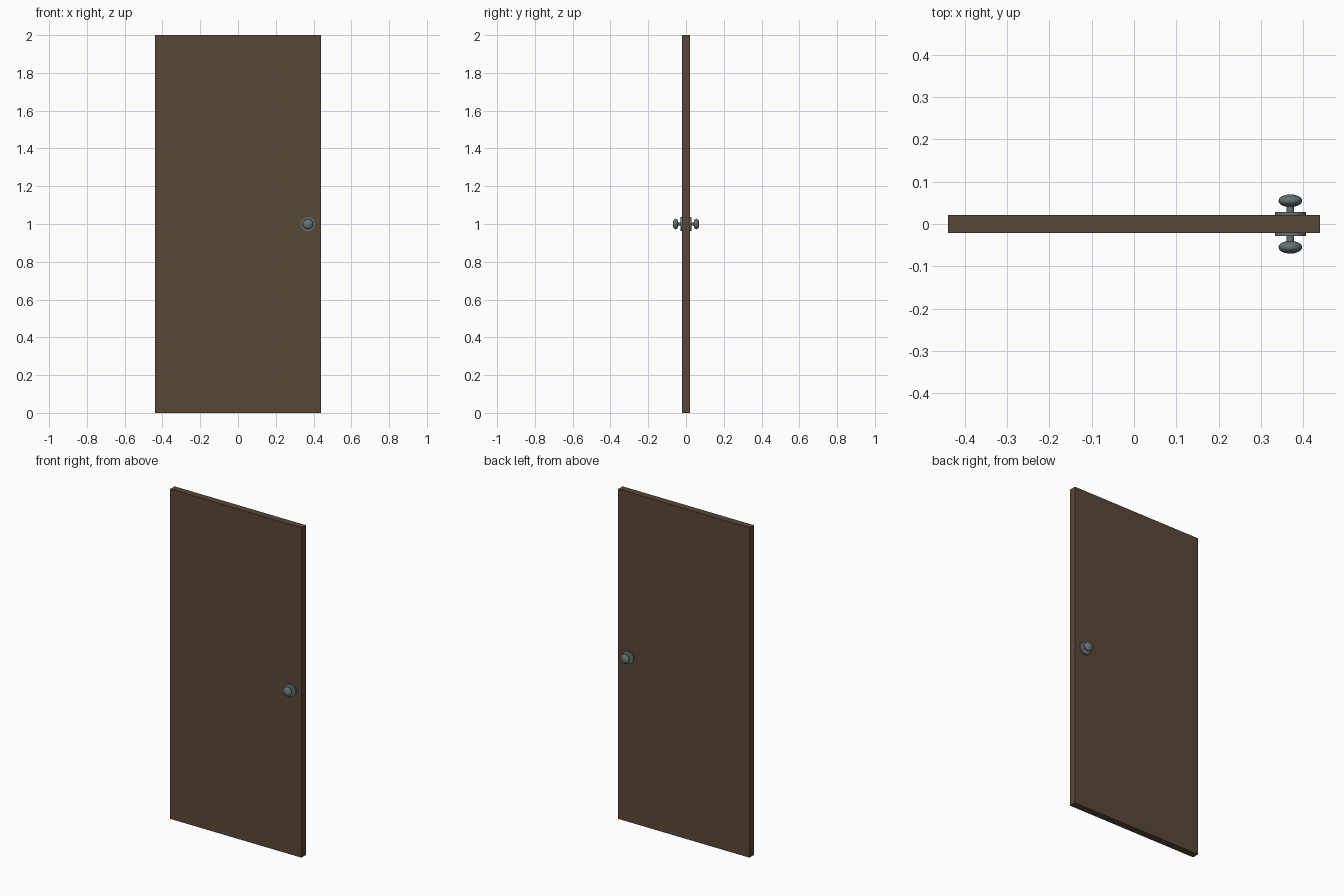
import bpy
from math import radians

if "Cube" in bpy.data.objects:
    bpy.data.objects.remove(bpy.data.objects["Cube"])


def material(name, rgb):
    m = bpy.data.materials.new(name)
    m.diffuse_color = (*rgb, 1)
    m.use_nodes = True
    m.node_tree.nodes["Principled BSDF"].inputs["Base Color"].default_value = m.diffuse_color
    return m


wood = material("dark_wood", (0.10, 0.063, 0.04))
metal = material("grey_metal", (0.13, 0.17, 0.17))
KNOB_X, KNOB_Z = 0.37, 1.0


def finish(name, mat, smooth=True):
    ob = bpy.context.object
    ob.name = name
    ob.data.materials.append(mat)
    bpy.ops.object.transform_apply(location=False, rotation=True, scale=True)
    if smooth:
        bpy.ops.object.shade_smooth_by_angle(angle=radians(40))
    return ob


def disc(name, radius, y0, y1):
    # round bar along y between two depths
    bpy.ops.mesh.primitive_cylinder_add(
        vertices=24, radius=radius, depth=abs(y1 - y0),
        location=(KNOB_X, (y0 + y1) / 2, KNOB_Z), rotation=(radians(90), 0, 0))
    finish(name, metal)


# Door slab
bpy.ops.mesh.primitive_cube_add(size=1, location=(0, 0, 1))
bpy.context.object.scale = (0.88, 0.042, 2)
finish("door_slab", wood, smooth=False)

# Matching handle on each face: backplate, stem and flattened knob
for side, s in (("front", -1), ("back", 1)):
    disc(side + "_backplate", 0.037, s * 0.018, s * 0.028)
    disc(side + "_stem", 0.009, s * 0.026, s * 0.048)
    bpy.ops.mesh.primitive_uv_sphere_add(
        segments=24, ring_count=14, radius=1,
        location=(KNOB_X, s * 0.055, KNOB_Z), rotation=(radians(90), 0, 0))
    bpy.context.object.scale = (0.028, 0.028, 0.015)
    finish(side + "_knob", metal)
